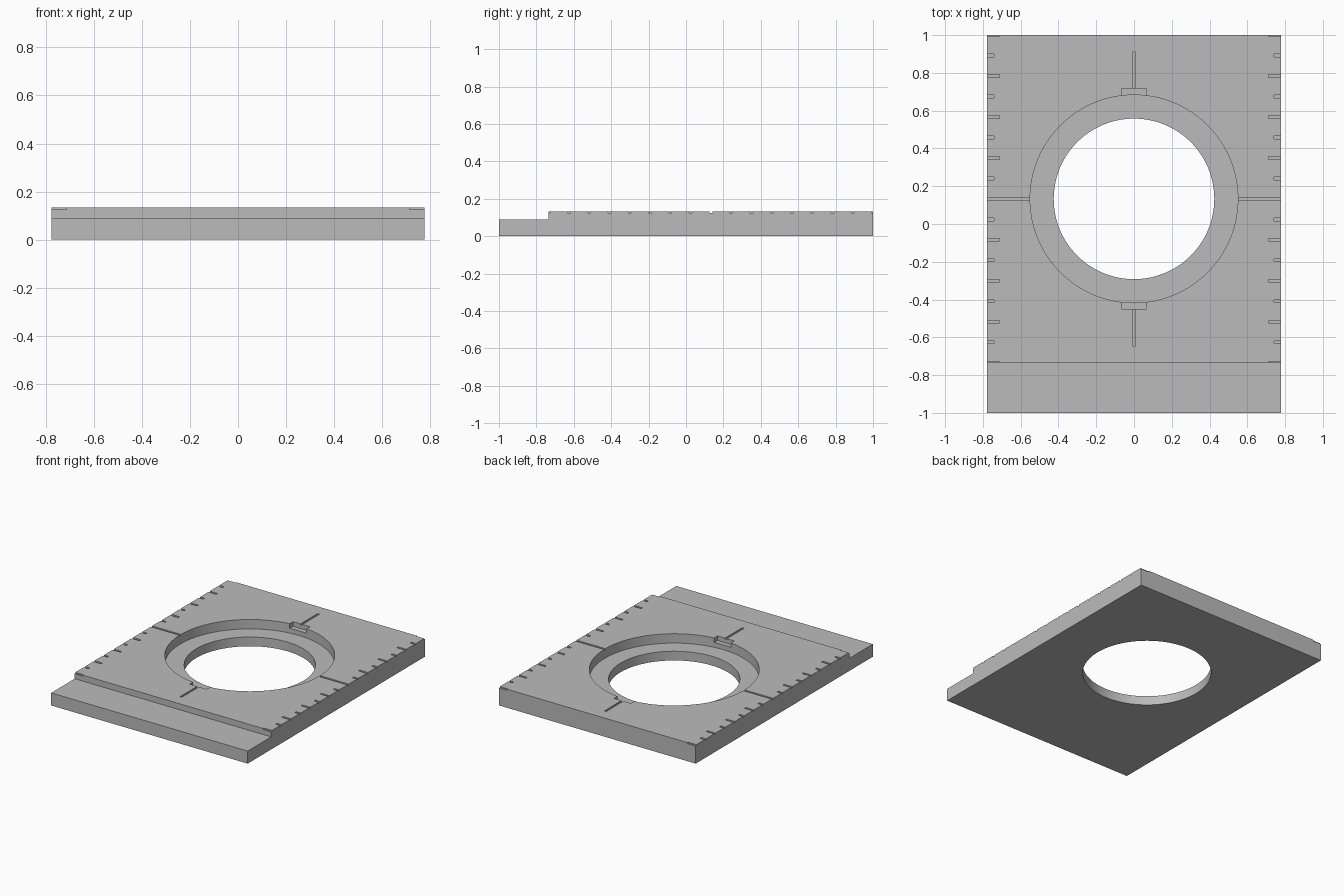
import bpy, bmesh, math
from mathutils import Matrix

HALF_W, HALF_L = 0.777, 1.0
TOP, STEP_Z, STEP_Y = 0.133, 0.09, -0.735
CY = 0.133                      # centre of the round opening
HOLE_R, RECESS_R = 0.425, 0.55
RECESS_Z, NOTCH_Z, GROOVE_Z = 0.066, 0.1, 0.125
LINE = 0.0075                   # half width of engraved lines

if "Cube" in bpy.data.objects:
    bpy.data.objects.remove(bpy.data.objects["Cube"], do_unlink=True)

grey = bpy.data.materials.new("plain grey")
grey.use_nodes = True
grey.diffuse_color = (0.5, 0.5, 0.5, 1)
grey.node_tree.nodes["Principled BSDF"].inputs["Base Color"].default_value = (0.5, 0.5, 0.5, 1)


def finish(name, bm):
    bmesh.ops.recalc_face_normals(bm, faces=bm.faces)
    mesh = bpy.data.meshes.new(name)
    bm.to_mesh(mesh)
    bm.free()
    mesh.materials.append(grey)
    obj = bpy.data.objects.new(name, mesh)
    bpy.context.collection.objects.link(obj)
    return obj


def boxes(name, bounds):
    """One mesh of separate boxes, each given as x0, x1, y0, y1, z0, z1."""
    bm = bmesh.new()
    for x0, x1, y0, y1, z0, z1 in bounds:
        place = Matrix.Translation(((x0 + x1) / 2, (y0 + y1) / 2, (z0 + z1) / 2))
        size = Matrix.Diagonal((x1 - x0, y1 - y0, z1 - z0, 1))
        bmesh.ops.create_cube(bm, size=1, matrix=place @ size)
    return finish(name, bm)


def disc(name, radius, z0, z1):
    bm = bmesh.new()
    bmesh.ops.create_cone(bm, cap_ends=True, segments=128, radius1=radius, radius2=radius,
                          depth=z1 - z0, matrix=Matrix.Translation((0, CY, (z0 + z1) / 2)))
    return finish(name, bm)


# Plate with a lower lip at the front
bm = bmesh.new()
profile = [(-HALF_L, 0), (HALF_L, 0), (HALF_L, TOP), (STEP_Y, TOP),
           (STEP_Y, STEP_Z), (-HALF_L, STEP_Z)]
side = bm.faces.new([bm.verts.new((-HALF_W, y, z)) for y, z in profile])
new = bmesh.ops.extrude_face_region(bm, geom=[side])["geom"]
bmesh.ops.translate(bm, vec=(2 * HALF_W, 0, 0),
                    verts=[v for v in new if isinstance(v, bmesh.types.BMVert)])
plate = finish("base_plate", bm)

# Round opening with a wider recess, and the two pointer notches
ABOVE = 0.2
cutters = [disc("through_hole", HOLE_R, -0.1, ABOVE),
           disc("round_recess", RECESS_R, RECESS_Z, ABOVE)]
notches, grooves = [], []
for s in (-1, 1):
    y0, y1 = sorted((CY + s * 0.5, CY + s * 0.584))
    notches.append((-0.067, 0.067, y0, y1, NOTCH_Z, ABOVE))

    # Cross hair lines
    y0, y1 = sorted((CY + s * 0.57, CY + s * 0.778))
    grooves.append((-LINE, LINE, y0, y1, GROOVE_Z, ABOVE))
    x0, x1 = sorted((s * 0.5, s * 0.9))
    grooves.append((x0, x1, CY - LINE, CY + LINE, GROOVE_Z, ABOVE))

    # Scale ticks along each long edge, alternately short and long
    for i in range(-8, 9):
        if i == 0:
            continue
        y = CY + i * 0.1084
        length = 0.036 if i % 2 else 0.064
        x0, x1 = sorted((s * (HALF_W - length), s * 0.9))
        grooves.append((x0, x1, y - LINE, y + LINE, GROOVE_Z, ABOVE))
cutters += [boxes("pointer_notches", notches), boxes("engraved_lines", grooves)]

# Cut everything out of the plate
bpy.context.view_layer.objects.active = plate
for cutter in cutters:
    cutter.hide_render = True
    mod = plate.modifiers.new(cutter.name, "BOOLEAN")
    mod.operation, mod.solver, mod.object = "DIFFERENCE", "EXACT", cutter
    bpy.ops.object.modifier_apply(modifier=mod.name)
    bpy.data.objects.remove(cutter, do_unlink=True)

bpy.ops.object.select_all(action="DESELECT")
plate.select_set(True)
bpy.ops.object.shade_smooth_by_angle(angle=math.radians(30))
